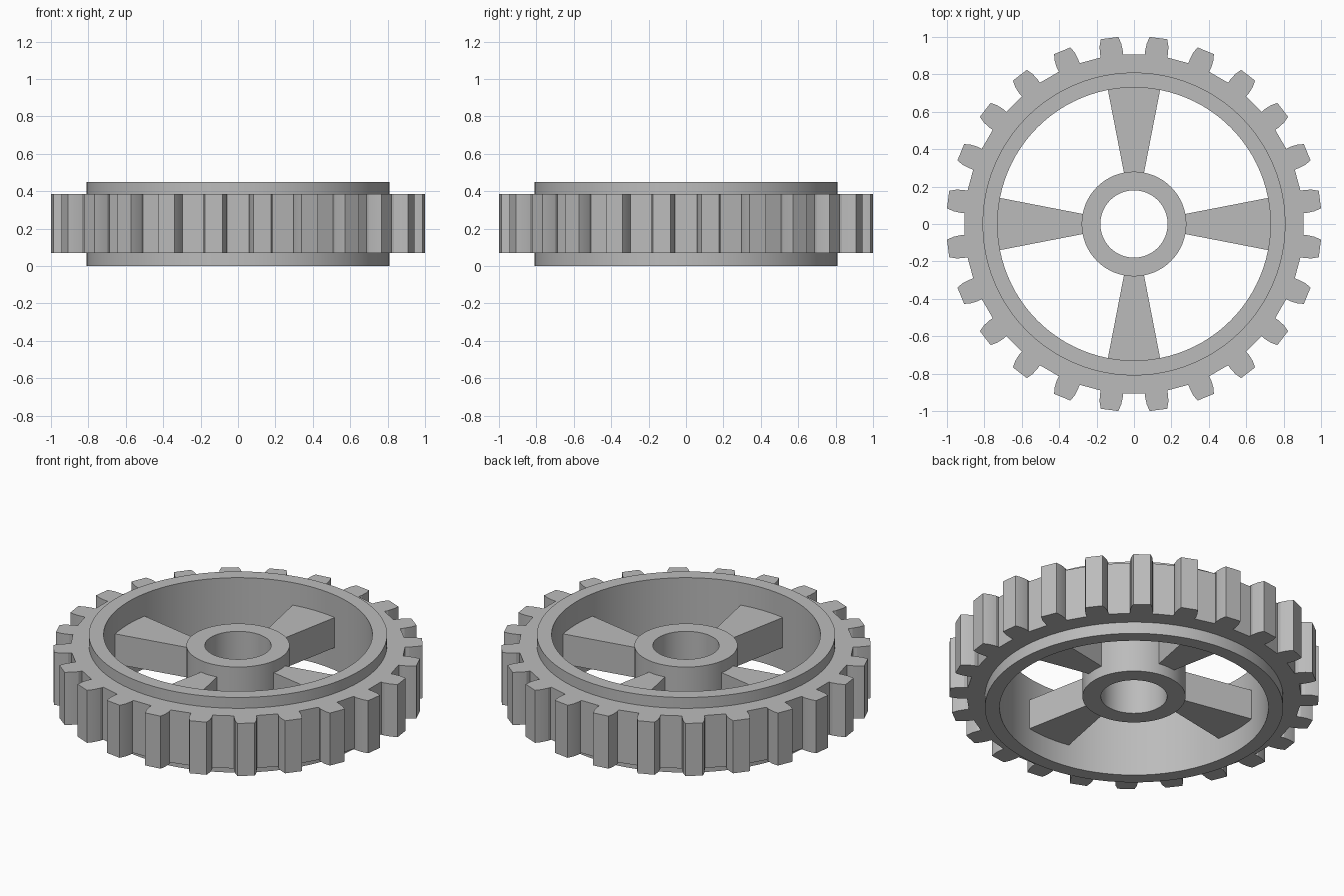
import bpy, bmesh, math

if "Cube" in bpy.data.objects:
    bpy.data.objects.remove(bpy.data.objects["Cube"])

TEETH = 24
grey = bpy.data.materials.new("grey")
grey.diffuse_color = (0.5, 0.5, 0.5, 1)
grey.use_nodes = True
grey.node_tree.nodes["Principled BSDF"].inputs["Base Color"].default_value = grey.diffuse_color


def finish(name, bm, smooth=True):
    bmesh.ops.recalc_face_normals(bm, faces=bm.faces)
    mesh = bpy.data.meshes.new(name)
    bm.to_mesh(mesh)
    bm.free()
    mesh.materials.append(grey)
    ob = bpy.data.objects.new(name, mesh)
    bpy.context.collection.objects.link(ob)
    if smooth:
        bpy.ops.object.select_all(action='DESELECT')
        ob.select_set(True)
        bpy.context.view_layer.objects.active = ob
        bpy.ops.object.shade_smooth_by_angle(angle=math.radians(20))
    return ob


def polar(r, a, z):
    return (r * math.cos(a), r * math.sin(a), z)


def tube(name, inner, outer, z0, z1, seg):
    """Ring with a rectangular section."""
    bm = bmesh.new()
    section = [(inner, z0), (outer, z0), (outer, z1), (inner, z1)]
    rings = [[bm.verts.new(polar(r, math.tau * i / seg, z)) for r, z in section]
             for i in range(seg)]
    for i in range(seg):
        a, b = rings[i], rings[(i + 1) % seg]
        for k in range(4):
            n = (k + 1) % 4
            bm.faces.new((a[k], b[k], b[n], a[n]))
    return finish(name, bm)


# Rim and hub
tube("rim", 0.73, 0.81, 0.0, 0.45, 96)
tube("hub", 0.18, 0.28, 0.07, 0.385, 64)

# Toothed ring: half tooth profile as (radius, degrees from tooth centre)
half = [(0.908, 3.4), (0.93, 3.8), (0.968, 3.45), (1.0035, 2.7)]
tooth = [(r, -d) for r, d in half] + [(r, d) for r, d in reversed(half)]
outline = [(r, math.radians(7.5 + 15 * t + d)) for t in range(TEETH) for r, d in tooth]
bm = bmesh.new()
cols = []
for r, a in outline:
    cols.append([bm.verts.new(polar(q, a, z))
                 for q, z in ((0.80, 0.07), (r, 0.07), (r, 0.385), (0.80, 0.385))])
for i, a in enumerate(cols):
    b = cols[(i + 1) % len(cols)]
    for k in range(3):   # lower side, tooth flank, upper side
        bm.faces.new((a[k], b[k], b[k + 1], a[k + 1]))
finish("toothed_ring", bm)

# Four tapered spokes
for s in range(4):
    bm = bmesh.new()
    plan = [(0.26, -0.051), (0.74, -0.144), (0.74, 0.144), (0.26, 0.051)]
    low, high = ([bm.verts.new((x, y, z)) for x, y in plan] for z in (0.135, 0.315))
    bm.faces.new(low)
    bm.faces.new(high)
    for k in range(4):
        n = (k + 1) % 4
        bm.faces.new((low[k], low[n], high[n], high[k]))
    ob = finish(f"spoke_{s + 1}", bm, smooth=False)
    ob.rotation_euler.z = s * math.pi / 2
